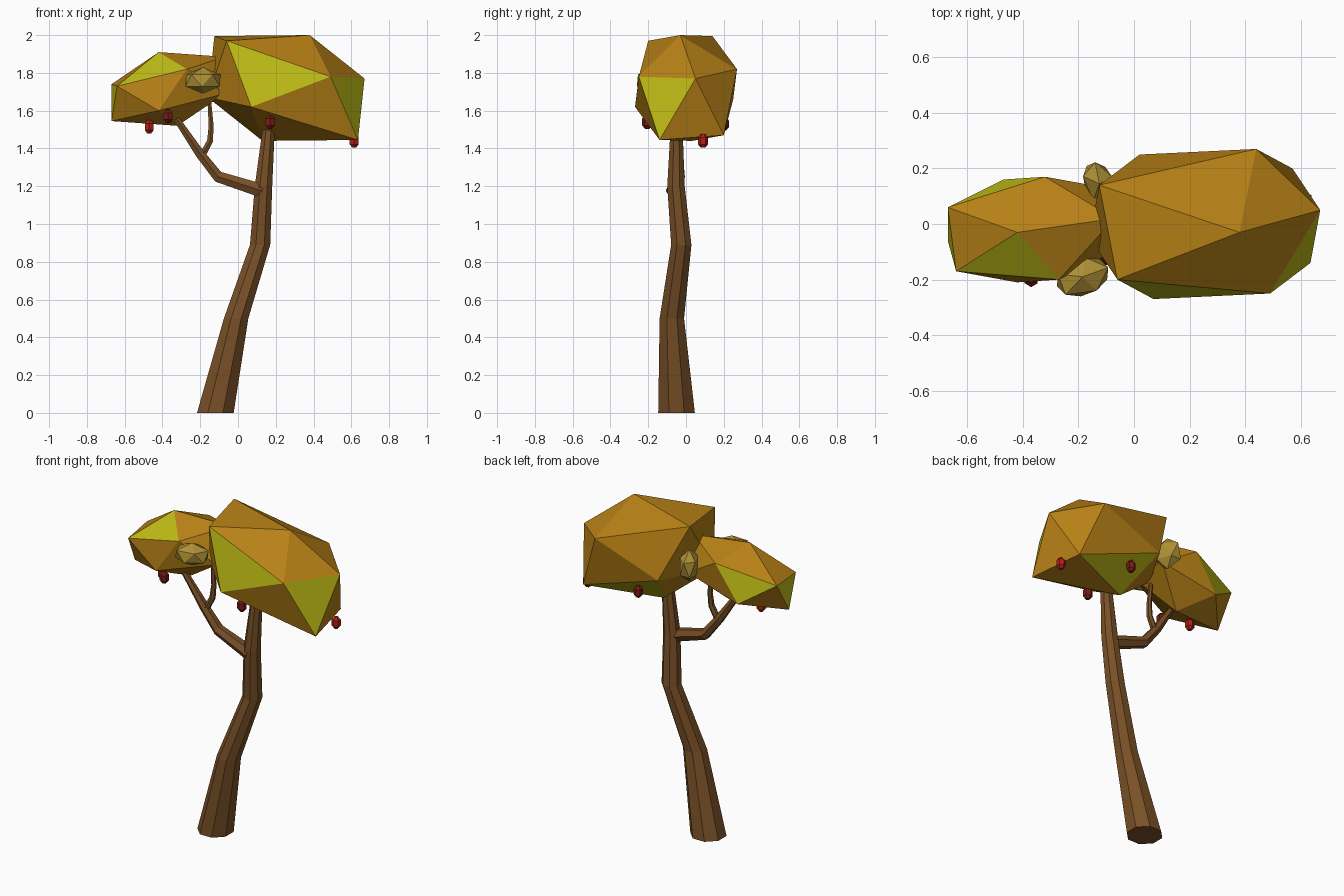
import bpy, bmesh
from math import cos, sin, pi
from mathutils import Vector, Matrix

if "Cube" in bpy.data.objects:
    bpy.data.objects.remove(bpy.data.objects["Cube"])


def material(name, rgb):
    m = bpy.data.materials.new(name)
    m.diffuse_color = (*rgb, 1)
    m.use_nodes = True
    m.node_tree.nodes["Principled BSDF"].inputs["Base Color"].default_value = m.diffuse_color
    return m


BARK = material("bark", (0.19, 0.08, 0.02))
AMBER = material("amber_leaf", (0.48, 0.22, 0.008))
YELLOW = material("yellow_leaf", (0.52, 0.50, 0.008))
TAN = material("tan_leaf", (0.42, 0.28, 0.035))
RED = material("fruit_red", (0.20, 0.012, 0.008))
BRIGHT = material("fruit_bright_red", (0.45, 0.015, 0.008))


def finish(bm, name, *mats):
    bmesh.ops.recalc_face_normals(bm, faces=bm.faces[:])
    me = bpy.data.meshes.new(name)
    bm.to_mesh(me)
    bm.free()
    for m in mats:
        me.materials.append(m)
    ob = bpy.data.objects.new(name, me)
    bpy.context.collection.objects.link(ob)
    return ob


def tube(name, path, sides, mat, level=False):
    """Tapered tube through (x, y, z, radius) points; level keeps rings horizontal."""
    bm = bmesh.new()
    pts = [Vector(p[:3]) for p in path]
    rings = []
    for i, p in enumerate(path):
        t = pts[min(i + 1, len(pts) - 1)] - pts[max(i - 1, 0)]
        t = Vector((0, 0, 1)) if level else t.normalized()
        u = Vector((0, 1, 0)).cross(t).normalized()
        v = t.cross(u)
        angles = [2 * pi * (k + 0.5) / sides for k in range(sides)]
        rings.append([bm.verts.new(pts[i] + p[3] * (u * cos(a) + v * sin(a)))
                      for a in angles])
    for a, b in zip(rings, rings[1:]):
        for k in range(sides):
            n = (k + 1) % sides
            bm.faces.new((a[k], a[n], b[n], b[k]))
    bm.faces.new(rings[0])
    bm.faces.new(rings[-1])
    return finish(bm, name, mat)


def canopy(name, centre, half, yellow):
    """Skewed icosahedron: six corners plus their opposites through the centre."""
    c = Vector(centre)
    pts = [Vector(p) for p in half]
    pts += [2 * c - p for p in pts]
    bm = bmesh.new()
    verts = [bm.verts.new(p) for p in pts]
    index = {v: i for i, v in enumerate(verts)}
    bmesh.ops.convex_hull(bm, input=verts)
    for f in bm.faces:
        if {index[v] for v in f.verts} in yellow:
            f.material_index = 1
    return finish(bm, name, AMBER, YELLOW)


def leaf_tuft(name, centre, size, turn):
    bm = bmesh.new()
    bmesh.ops.create_icosphere(bm, subdivisions=1, radius=1)
    mat = (Matrix.Translation(centre) @ Matrix.Rotation(turn, 4, 'Z')
           @ Matrix.Diagonal((*size, 1)))
    bm.transform(mat)
    return finish(bm, name, TAN)


# Trunk and branches
tube("trunk", [(-0.12, -0.05, 0, 0.105), (-0.01, -0.075, 0.5, 0.07),
               (0.117, -0.025, 0.89, 0.058), (0.135, -0.053, 1.2, 0.05),
               (0.162, -0.05, 1.5, 0.035)], 8, BARK, level=True)
tube("branch", [(0.13, -0.065, 1.175, 0.042), (-0.105, -0.04, 1.25, 0.034),
                (-0.2, -0.045, 1.37, 0.028), (-0.335, -0.06, 1.57, 0.018)], 6, BARK)
tube("twig", [(-0.19, -0.045, 1.36, 0.02), (-0.148, -0.04, 1.44, 0.018),
              (-0.142, -0.035, 1.52, 0.015), (-0.155, -0.03, 1.69, 0.01)], 6, BARK)

# Main canopies
canopy("large_canopy", (0.255, 0, 1.72),
       [(-0.06, -0.2, 1.97), (0.38, -0.03, 2.0), (0.44, 0.27, 1.82),
        (0.635, -0.14, 1.445), (0.49, -0.25, 1.78), (0.67, 0.05, 1.77)],
       [{0, 8, 4}, {4, 5, 3}, {6, 7, 10}])
canopy("small_canopy", (-0.37, -0.02, 1.715),
       [(-0.67, 0.06, 1.74), (-0.64, -0.17, 1.73), (-0.67, -0.06, 1.545),
        (-0.27, -0.2, 1.82), (-0.42, -0.21, 1.6), (-0.42, -0.03, 1.91)],
       [{1, 5, 3}, {0, 9, 10}, {0, 1, 2}])

# Small leaf tufts between the canopies
leaf_tuft("front_tuft", (-0.185, -0.19, 1.76), (0.11, 0.075, 0.07), 0.35)
leaf_tuft("back_tuft", (-0.125, 0.145, 1.755), (0.06, 0.09, 0.1), 0.4)

# Hanging fruit
fruit = [(-0.47, -0.07, 1.515, BRIGHT), (-0.37, -0.2, 1.57, RED), (0.17, -0.205, 1.54, RED),
         (0.615, 0.09, 1.44, BRIGHT), (0.19, 0.2, 1.53, RED)]
for i, (x, y, z, mat) in enumerate(fruit):
    tube(f"fruit_{i + 1}", [(x, y, z - 0.036, 0.012), (x, y, z - 0.018, 0.027),
                            (x, y, z + 0.018, 0.027), (x, y, z + 0.036, 0.012)],
         6, mat, level=True)
